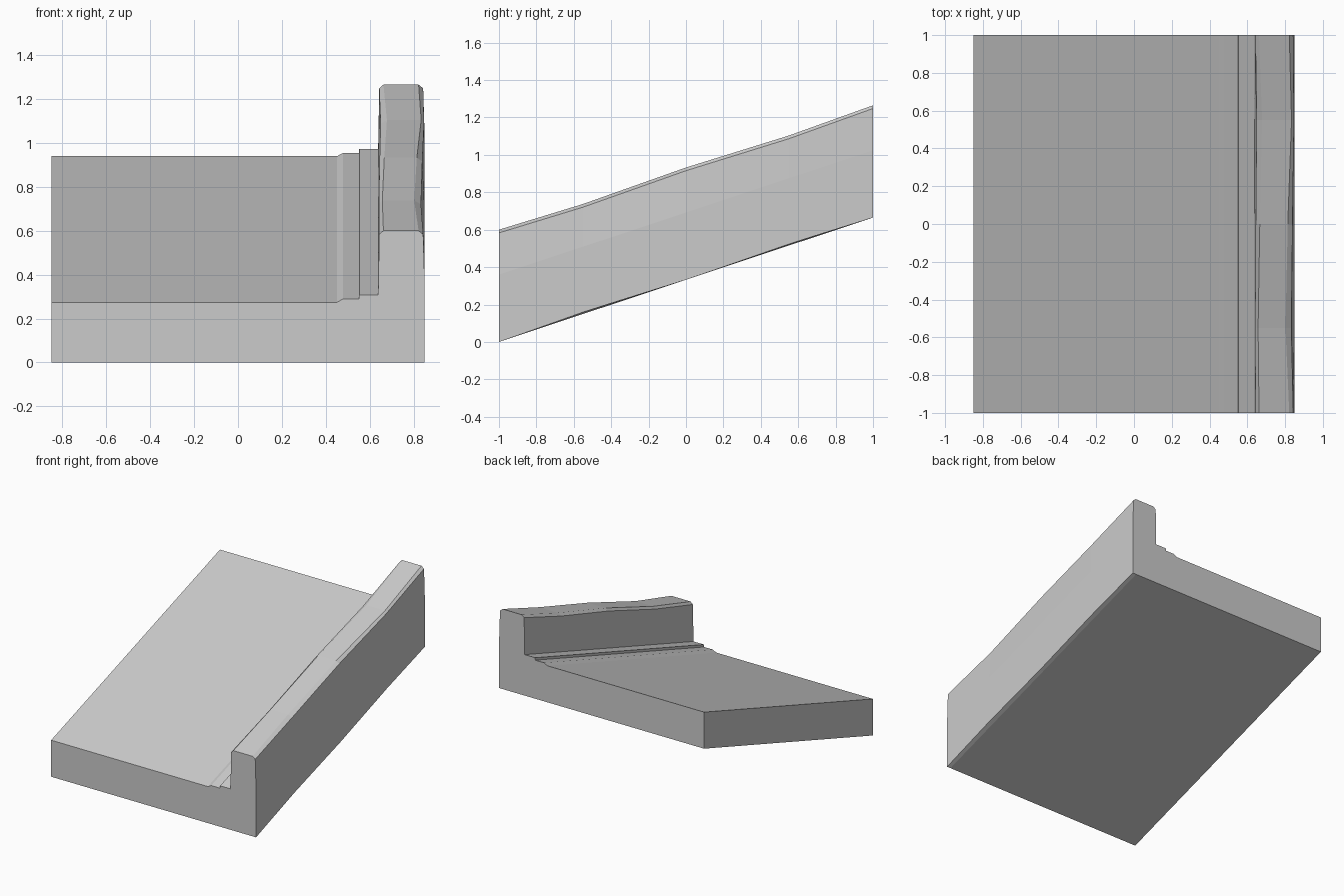
import bpy, bmesh

if "Cube" in bpy.data.objects:
    bpy.data.objects.remove(bpy.data.objects["Cube"])

RISE = 0.665  # climb from front to back

# Stations along the slope: y, shift of curb inner edge, outer edge, top height, lower outer edge
stations = [
    (-1.0, 0.0, 0.0, 0.0, 0.0),
    (-0.55, -0.005, -0.02, -0.012, 0.01),
    (0.0, 0.004, -0.008, 0.0, 0.0),
    (0.55, 0.016, 0.012, -0.012, 0.008),
    (1.0, 0.0, 0.0, 0.0, 0.0),
]


def section(inner, outer, top, low):
    """Cross-section of road, two gutter steps and worn curb, as (x, z)."""
    return [
        (-0.85, 0.0), (-0.85, 0.274),
        (0.45, 0.274), (0.478, 0.289), (0.55, 0.289),
        (0.552, 0.307), (0.638, 0.307),
        (0.643 + inner * 0.4, 0.583 + top),
        (0.662 + inner, 0.60 + top),
        (0.822 + outer, 0.60 + top),
        (0.843 + min(outer * 0.5, 0.004), 0.583 + top),
        (0.85, 0.36), (0.85, low), (0.82, 0.0),
    ]


# Sloped road with curb: loft the section along the stations
bm = bmesh.new()
rings = []
for y, *shift in stations:
    lift = RISE * (y + 1) / 2
    rings.append([bm.verts.new((x, y, z + lift)) for x, z in section(*shift)])
n = len(rings[0])
for a, b in zip(rings, rings[1:]):
    for i in range(n):
        j = (i + 1) % n
        bm.faces.new((a[i], a[j], b[j], b[i]))
bm.faces.new(rings[0])
bm.faces.new(rings[-1][::-1])
bmesh.ops.recalc_face_normals(bm, faces=bm.faces)

mesh = bpy.data.meshes.new("sloped_road_with_curb")
bm.to_mesh(mesh)
bm.free()
road = bpy.data.objects.new("sloped_road_with_curb", mesh)
bpy.context.collection.objects.link(road)
